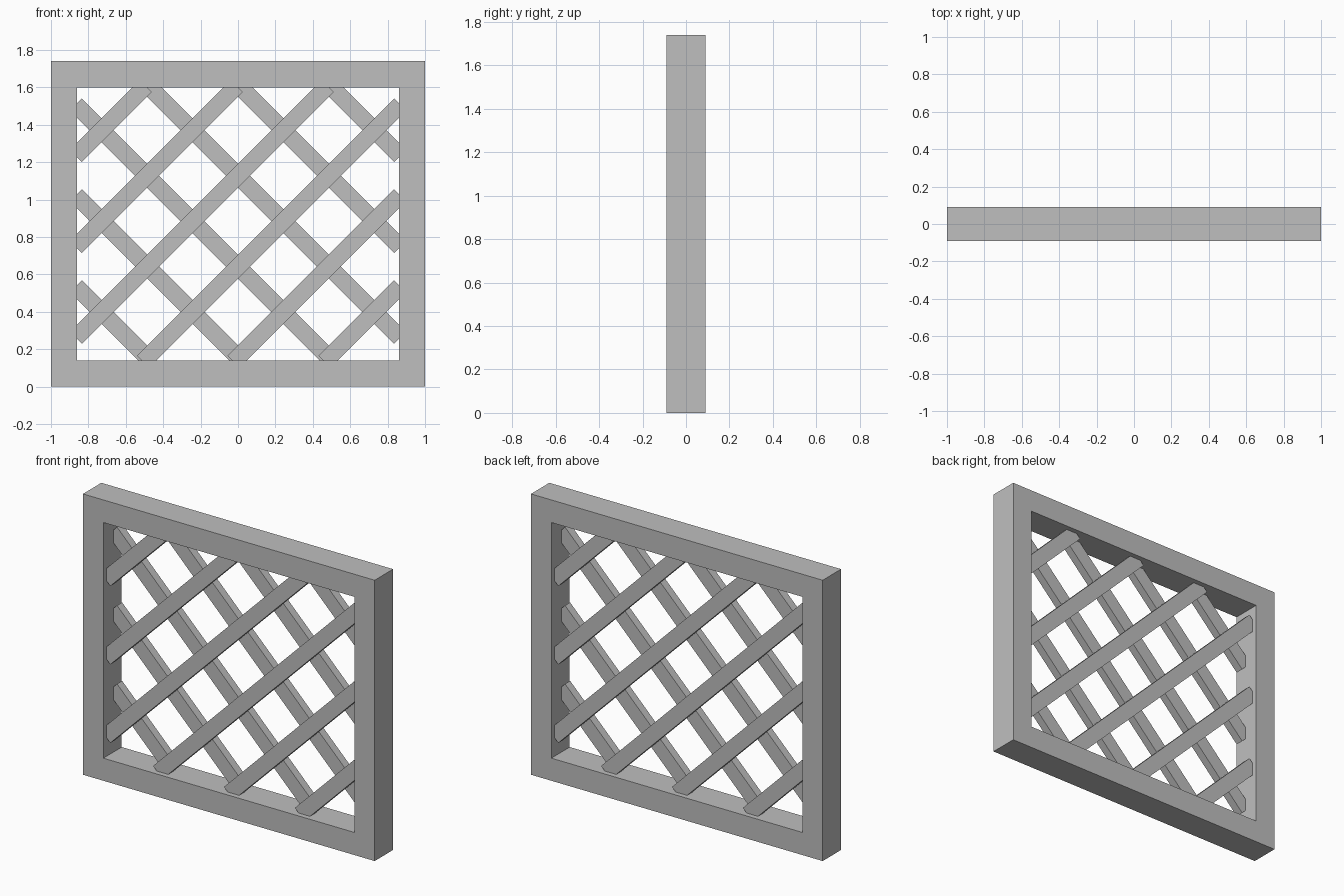
import bpy, bmesh, math
from mathutils import Matrix, Vector

if "Cube" in bpy.data.objects:
    bpy.data.objects.remove(bpy.data.objects["Cube"])

grey = bpy.data.materials.new("plain grey")
grey.diffuse_color = (0.52, 0.52, 0.52, 1)
grey.use_nodes = True
grey.node_tree.nodes["Principled BSDF"].inputs["Base Color"].default_value = grey.diffuse_color

W, H, D, B = 1.0, 1.74, 0.09, 0.14      # half width, height, half depth, border
X, Z0, Z1 = W - B, B, H - B             # opening limits


def finish(name, bm):
    bmesh.ops.recalc_face_normals(bm, faces=bm.faces)
    mesh = bpy.data.meshes.new(name)
    bm.to_mesh(mesh)
    bm.free()
    mesh.materials.append(grey)
    obj = bpy.data.objects.new(name, mesh)
    bpy.context.collection.objects.link(obj)


# Outer frame: rectangular ring extruded through its depth
bm = bmesh.new()
outer = [(-W, 0), (W, 0), (W, H), (-W, H)]
inner = [(-X, Z0), (X, Z0), (X, Z1), (-X, Z1)]
rings = [[bm.verts.new((x, y, z)) for x, z in ring]
         for ring, y in ((outer, -D), (inner, -D), (inner, D), (outer, D))]
for k in range(4):
    a, b = rings[k], rings[(k + 1) % 4]
    for i in range(4):
        j = (i + 1) % 4
        bm.faces.new((a[i], a[j], b[j], b[i]))
finish("frame", bm)

# Diagonal slats: rising ones in front, mirrored ones behind
SPACING, WIDTH, THICK, Y, POKE = 0.486, 0.091, 0.05, 0.033, 0.01
for name, side in (("front_slat", 1), ("back_slat", -1)):
    for i in range(6):
        c = 0.885 + (i - 2.5) * SPACING           # centre line z = x + c
        xa, xb = max(-X, Z0 - c), min(X, Z1 - c)
        mid = (xa + xb) / 2
        length = (xb - xa) * math.sqrt(2) + 2 * POKE
        bm = bmesh.new()
        bmesh.ops.create_cube(bm, size=1, matrix=(
            Matrix.Translation((side * mid, -side * Y, mid + c))
            @ Matrix.Rotation(-side * math.pi / 4, 4, 'Y')
            @ Matrix.Diagonal((length, THICK, WIDTH, 1))))
        finish(f"{name}_{i + 1}", bm)
